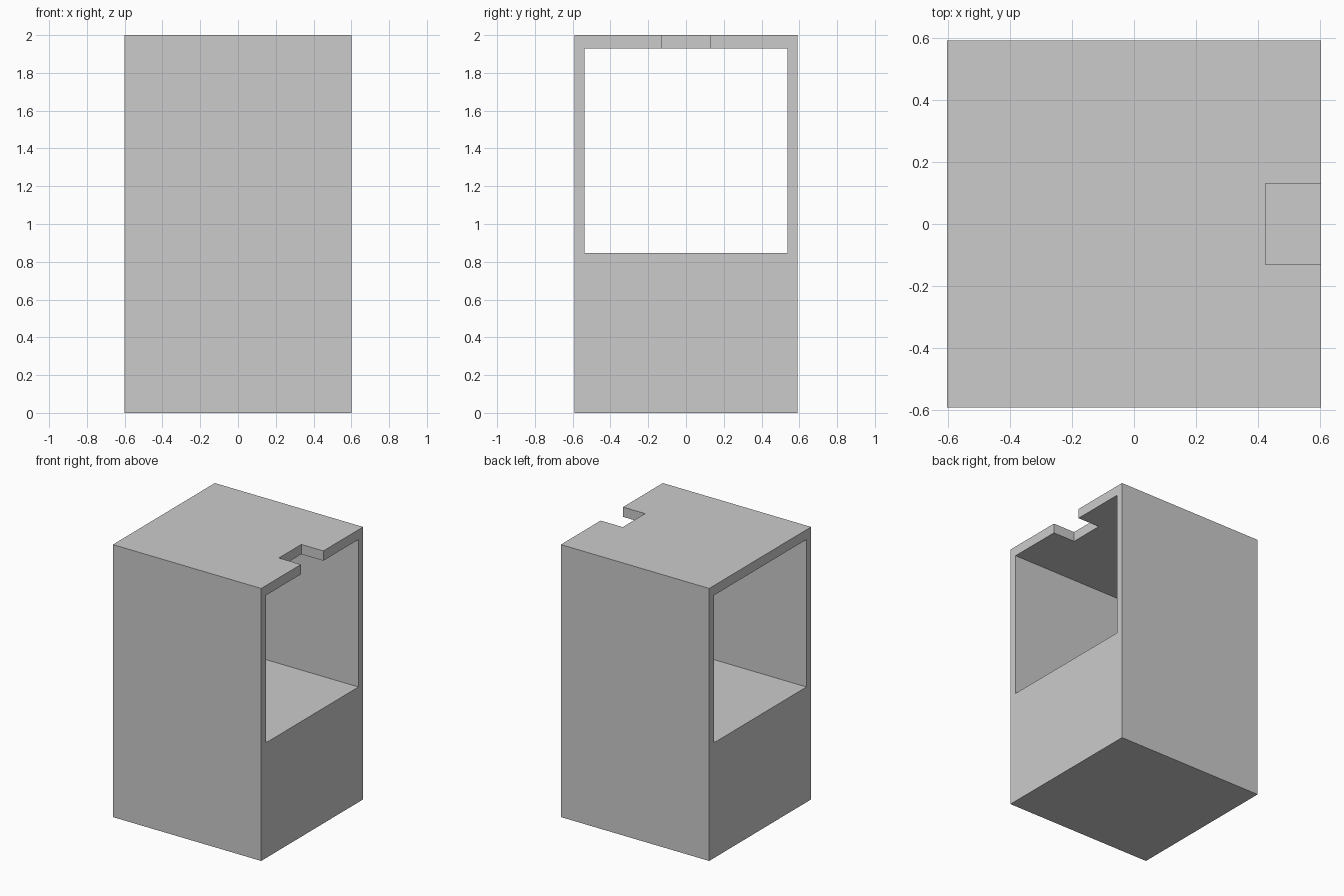
import bpy
import bmesh

default = bpy.data.objects.get("Cube")
if default:
    bpy.data.objects.remove(default, do_unlink=True)

HALF_X, HALF_Y, HEIGHT = 0.602, 0.591, 2.0
OPEN_Y, OPEN_LOW, OPEN_HIGH = 0.537, 0.846, 1.928
NOTCH_X, NOTCH_Y = 0.423, 0.13

grey = bpy.data.materials.new("plain grey")
grey.use_nodes = True
colour = (0.6, 0.6, 0.6, 1)
grey.diffuse_color = colour
grey.node_tree.nodes["Principled BSDF"].inputs["Base Color"].default_value = colour


def prism(name, outline, height):
    """Extrude a flat outline upwards into a solid."""
    bm = bmesh.new()
    base = bm.faces.new([bm.verts.new(p) for p in outline])
    top = bmesh.ops.extrude_face_region(bm, geom=[base])["geom"]
    verts = [g for g in top if isinstance(g, bmesh.types.BMVert)]
    bmesh.ops.translate(bm, verts=verts, vec=(0, 0, height))
    bmesh.ops.recalc_face_normals(bm, faces=bm.faces)
    mesh = bpy.data.meshes.new(name)
    bm.to_mesh(mesh)
    bm.free()
    mesh.materials.append(grey)
    obj = bpy.data.objects.new(name, mesh)
    bpy.context.collection.objects.link(obj)
    return obj


def box_outline(x0, x1, half_y, z):
    return [(x0, -half_y, z), (x1, -half_y, z), (x1, half_y, z), (x0, half_y, z)]


# Solid body, cut by the open compartment and the notch in the roof
housing = prism("housing", box_outline(-HALF_X, HALF_X, HALF_Y, 0), HEIGHT)
cutters = [
    prism("compartment_cutter", box_outline(-1, 1, OPEN_Y, OPEN_LOW), OPEN_HIGH - OPEN_LOW),
    prism("notch_cutter", box_outline(NOTCH_X, 1, NOTCH_Y, OPEN_HIGH - 0.1), 0.5),
]
for cutter in cutters:
    cut = housing.modifiers.new(cutter.name, 'BOOLEAN')
    cut.operation = 'DIFFERENCE'
    cut.solver = 'EXACT'
    cut.object = cutter
    cutter.hide_render = True
    cutter.hide_set(True)
